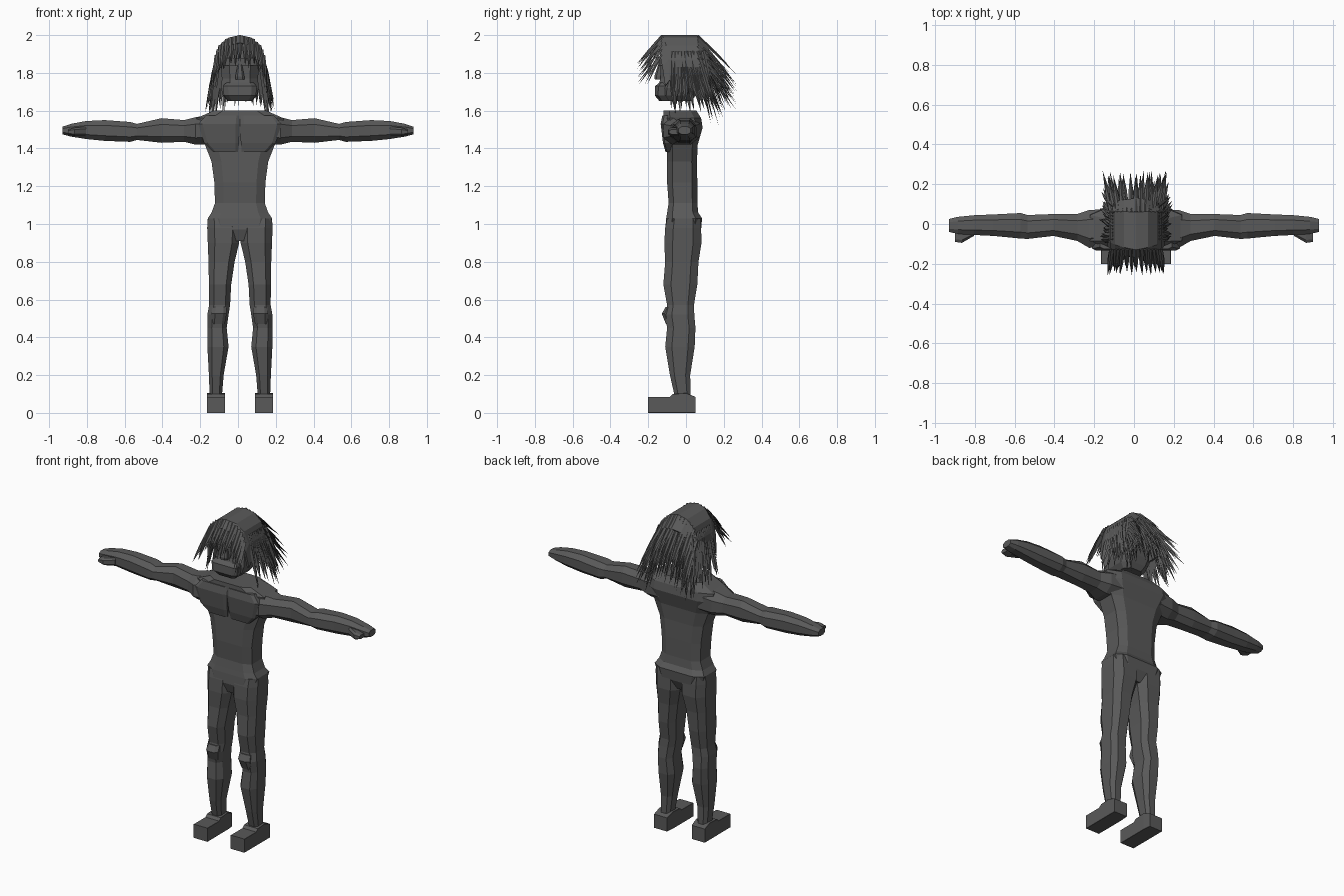
import bpy, bmesh, math, random
from mathutils import Vector

if "Cube" in bpy.data.objects:
    bpy.data.objects.remove(bpy.data.objects["Cube"])

random.seed(4)
CX = 0.01  # body centre line

grey = bpy.data.materials.new("dark_grey")
grey.diffuse_color = (0.1, 0.1, 0.1, 1)
grey.use_nodes = True
grey.node_tree.nodes["Principled BSDF"].inputs["Base Color"].default_value = grey.diffuse_color


def finish(name, bm):
    bmesh.ops.recalc_face_normals(bm, faces=bm.faces)
    me = bpy.data.meshes.new(name)
    bm.to_mesh(me)
    bm.free()
    me.materials.append(grey)
    ob = bpy.data.objects.new(name, me)
    bpy.context.collection.objects.link(ob)
    return ob


def bridge(bm, rings):
    n = len(rings[0])
    for a, b in zip(rings, rings[1:]):
        for i in range(n):
            j = (i + 1) % n
            bm.faces.new((a[i], a[j], b[j], b[i]))


def loft(name, rings, place, k=0.55):
    """Eight-sided loft; each ring is (t, u0, u1, v0, v1)."""
    shape = [(1, -k), (1, k), (k, 1), (-k, 1), (-1, k), (-1, -k), (-k, -1), (k, -1)]
    bm = bmesh.new()
    out = []
    for t, u0, u1, v0, v1 in rings:
        cu, cv, ru, rv = (u0 + u1) / 2, (v0 + v1) / 2, (u1 - u0) / 2, (v1 - v0) / 2
        out.append([bm.verts.new(place(t, cu + ru * a, cv + rv * b)) for a, b in shape])
    bridge(bm, out)
    bm.faces.new(out[0])
    bm.faces.new(out[-1])
    return finish(name, bm)


def upright(s=1):
    return lambda t, u, v: (CX + s * u, v, t)


# Torso: (z, half width, front y, back y)
torso = [(0.91, .05, -.09, .05), (0.97, .15, -.11, .08), (1.03, .17, -.105, .085),
         (1.06, .15, -.1, .065), (1.11, .132, -.092, .06), (1.22, .135, -.1, .06),
         (1.33, .15, -.1, .058), (1.42, .185, -.1, .062), (1.51, .23, -.115, .088),
         (1.56, .23, -.12, .08), (1.6, .14, -.118, .055)]
loft("torso", [(z, -h, h, a, b) for z, h, a, b in torso], upright(), .65)

# Limbs, mirrored left and right
arm = [(.13, 1.42, 1.58, -.11, .075), (.22, 1.42, 1.565, -.12, .07),
       (.28, 1.435, 1.55, -.085, .05), (.40, 1.43, 1.56, -.06, .05),
       (.53, 1.445, 1.53, -.075, .045), (.565, 1.435, 1.54, -.073, .055),
       (.70, 1.44, 1.55, -.06, .048), (.80, 1.45, 1.545, -.055, .044),
       (.88, 1.463, 1.53, -.05, .036), (.925, 1.475, 1.515, -.04, .025)]
leg = [(1.03, .02, .17, -.1, .075), (.98, .0, .173, -.11, .08), (.90, .004, .17, -.115, .082),
       (.80, .028, .166, -.11, .066), (.68, .046, .164, -.12, .06), (.57, .052, .163, -.1, .042),
       (.52, .06, .172, -.11, .044), (.45, .07, .172, -.1, .05), (.35, .06, .172, -.11, .046),
       (.20, .086, .164, -.085, .022), (.09, .095, .16, -.06, .025)]
foot = [(.05, .085, .175, 0, .085), (.0, .08, .175, 0, .105), (-.07, .08, .175, 0, .1),
        (-.085, .08, .175, 0, .085), (-.2, .08, .175, 0, .085)]
for s, side in ((1, "left"), (-1, "right")):
    out = lambda t, u, v, s=s: (s * (t + .005), v, u)
    loft(side + "_arm", arm, out, .5)
    loft(side + "_thumb", [(.80, 1.465, 1.515, -.06, -.02), (.86, 1.465, 1.51, -.095, -.03),
                           (.895, 1.475, 1.50, -.09, -.03)], out)
    loft(side + "_leg", leg, upright(s))
    loft(side + "_kneecap", [(.56, .07, .145, -.108, -.06), (.525, .07, .15, -.128, -.06),
                             (.47, .08, .15, -.106, -.06)], upright(s))
    loft(side + "_foot", foot, lambda t, u, v, s=s: (CX + s * u, t, v), .98)
    # Chest slab overhanging the belly
    loft(side + "_chest", [(1.38, .01, .14, -.108, -.03), (1.43, .005, .19, -.122, -.03),
                           (1.53, .0, .22, -.134, -.03), (1.575, .0, .18, -.125, -.03)],
         upright(s), .8)

# Head, jaw, brow and nose
head = [(1.65, .065, -.12, .03), (1.68, .09, -.15, .05), (1.72, .1, -.15, .07),
        (1.77, .095, -.135, .08), (1.86, .105, -.135, .085), (1.93, .095, -.12, .07),
        (1.975, .05, -.1, .04)]
loft("head", [(z, -h, h, a, b) for z, h, a, b in head], upright())
loft("jaw", [(1.65, -.06, .06, -.14, -.05), (1.68, -.085, .085, -.165, -.05),
             (1.73, -.09, .09, -.163, -.05), (1.75, -.07, .07, -.14, -.05)], upright(), .7)
loft("brow", [(1.84, -.09, .09, -.146, -.05), (1.88, -.09, .09, -.146, -.05)], upright(), .8)
loft("nose", [(1.765, -.024, .024, -.165, -.12), (1.78, -.024, .024, -.168, -.12),
              (1.85, -.01, .01, -.145, -.12)], upright())

# Hair: an arched cap with spikes hanging from its rims
ARCH = [(0, 2.0), (.06, 1.987), (.105, 1.945), (.13, 1.87), (.143, 1.77)]


def arch(f):
    """Point on the arch for f in -1..1."""
    t = min(abs(f), .9999) * (len(ARCH) - 1)
    i = int(t)
    a, b = Vector(ARCH[i]), Vector(ARCH[i + 1])
    p = a.lerp(b, t - i)
    return math.copysign(p.x, f), p.y


bm = bmesh.new()
rows = []
for y0, y1, drop in ((-.17, -.11, .04), (-.13, -.08, 0), (.06, .07, 0), (.13, .10, .06)):
    row = []
    for i in range(-8, 9):
        x, z = arch(i / 8)
        y = y0 + (y1 - y0) * abs(i / 8)
        row.append(bm.verts.new((CX + x, y, z - drop)))
    rows.append(row)
for a, b in zip(rows, rows[1:]):
    for i in range(16):
        bm.faces.new((a[i], a[i + 1], b[i + 1], b[i]))
cap = finish("hair_cap", bm)
thick = cap.modifiers.new("thickness", 'SOLIDIFY')
thick.thickness = .015
thick.offset = -1


def spike(bm, root, tip, width, across):
    """Flat three-sided lock that tapers to a point."""
    root, tip = Vector(root), Vector(tip)
    d = (tip - root).normalized()
    w = (across - d * across.dot(d)).normalized()
    n = d.cross(w) * .008
    rings = []
    for f, k in ((0, 1), (.55, .75)):
        p = root.lerp(tip, f)
        rings.append([bm.verts.new(q) for q in
                      (p - w * width * k, p + w * width * k, p + n * (1 if n.z > 0 else -1))])
    bridge(bm, rings)
    bm.faces.new(rings[0])
    end = bm.verts.new(tip)
    for i in range(3):
        bm.faces.new((rings[1][i], rings[1][(i + 1) % 3], end))


jit = lambda a: random.uniform(-a, a)
X, Y = Vector((1, 0, 0)), Vector((0, 1, 0))

# Fringe
bm = bmesh.new()
for layer, (reach, fall) in enumerate(((.12, .15), (.085, .15))):
    for i in range(15):
        f = (i - 7) / 7 * .66
        x, z = arch(f)
        spike(bm, (CX + x, -.125, z - .004), (CX + x * 1.15 + jit(.008),
              -.13 - reach + jit(.012), z - fall + jit(.015)), .013, X)
finish("hair_fringe", bm)

# Back locks in layers, long ones lowest
bm = bmesh.new()
for y, reach, fall, low in ((.06, .185, .20, 0), (.07, .18, .27, .01), (.075, .155, .33, .02),
                            (.07, .12, .36, .03), (.06, .08, .38, .04)):
    for i in range(15):
        f = (i - 7) / 7 * .72
        x, z = arch(f)
        spike(bm, (CX + x * .95, y, z - low - .004), (CX + x * 1.25 + jit(.01),
              y + reach + jit(.02), z - fall + jit(.03) + abs(f) * .03), .014, X)
finish("hair_back", bm)

# Side locks splaying over the ears
bm = bmesh.new()
for s in (1, -1):
    for layer, (f, end) in enumerate(((.6, 1.70), (.85, 1.64), (.95, 1.615))):
        x, z = arch(f)
        for i in range(11):
            y = -.075 + i * .0165
            spike(bm, (CX + s * x * .97, y, z),
                  (CX + s * (.155 + .008 * layer + jit(.014)), y * 1.35 + .025 + jit(.02),
                   end + jit(.03)), .014, Y)
finish("hair_sides", bm)
